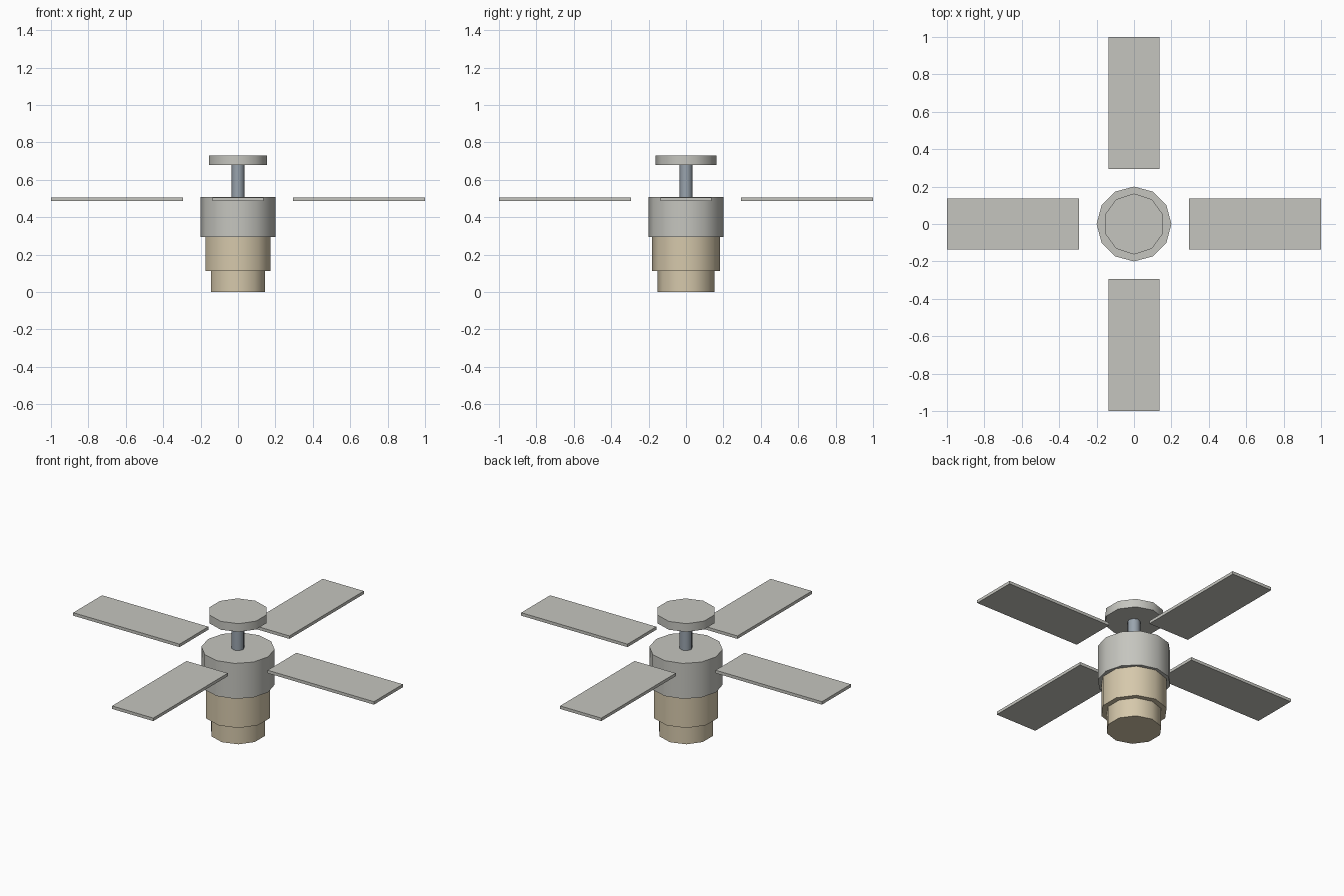
import bpy
from math import radians, pi, cos, sin

cube = bpy.data.objects.get("Cube")
if cube:
    bpy.data.objects.remove(cube, do_unlink=True)


def material(name, rgb):
    m = bpy.data.materials.new(name)
    m.use_nodes = True
    m.diffuse_color = (*rgb, 1)
    m.node_tree.nodes["Principled BSDF"].inputs["Base Color"].default_value = (*rgb, 1)
    return m


grey = material("warm grey", (0.56, 0.56, 0.52))
cream = material("cream glass", (0.67, 0.58, 0.41))
steel = material("blue steel", (0.32, 0.37, 0.42))


def drum(name, radius, bottom, top, sides, mat):
    """Upright faceted cylinder with a corner on the y axis."""
    bpy.ops.mesh.primitive_cylinder_add(
        vertices=sides, radius=radius, depth=top - bottom,
        location=(0, 0, (bottom + top) / 2))
    ob = bpy.context.object
    ob.name = name
    ob.data.materials.append(mat)
    bpy.ops.object.shade_smooth_by_angle(angle=radians(50))
    return ob


# Stacked centre column, from the ceiling down
drum("ceiling_mount", 0.163, 0.68, 0.73, 10, grey)
drum("down_rod", 0.035, 0.49, 0.70, 8, steel)
drum("motor_housing", 0.2, 0.295, 0.508, 12, grey)
drum("upper_lamp_shade", 0.183, 0.112, 0.297, 10, cream)
drum("lower_lamp_shade", 0.153, 0, 0.114, 10, cream)

# Four flat blades around the housing
inner, outer = 0.293, 1.0
for i, side in enumerate(("left", "back", "right", "front")):
    a = i * pi / 2
    mid = (inner + outer) / 2
    bpy.ops.mesh.primitive_cube_add(
        size=1, location=(mid * cos(a), mid * sin(a), 0.496), rotation=(0, 0, a))
    blade = bpy.context.object
    blade.name = side + "_blade"
    blade.scale = (outer - inner, 0.274, 0.018)
    blade.data.materials.append(grey)
